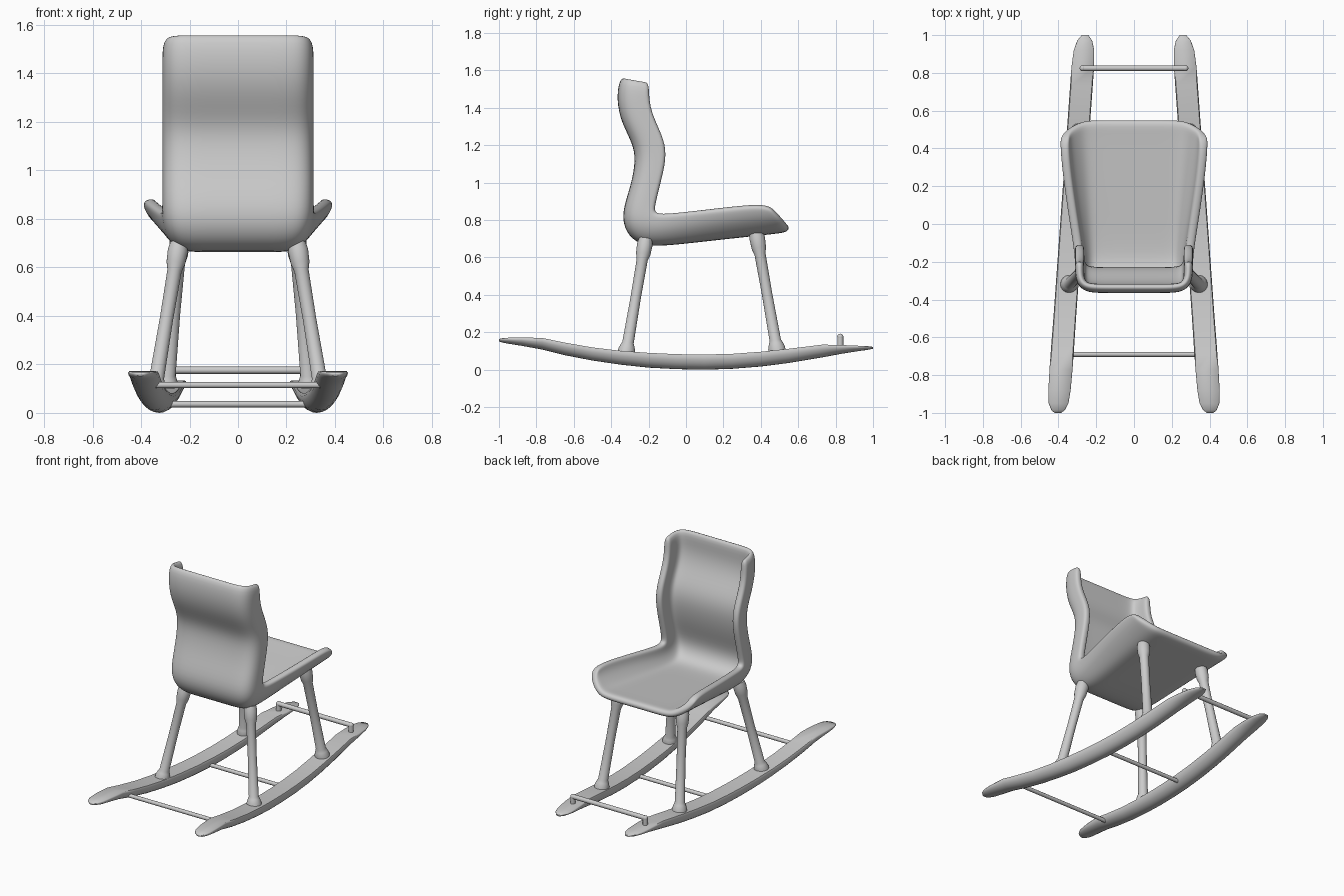
import bpy, bmesh, math
from mathutils import Vector

if "Cube" in bpy.data.objects:
    bpy.data.objects.remove(bpy.data.objects["Cube"])


def add_object(name, bm):
    me = bpy.data.meshes.new(name)
    bm.to_mesh(me)
    bm.free()
    ob = bpy.data.objects.new(name, me)
    bpy.context.collection.objects.link(ob)
    for p in me.polygons:
        p.use_smooth = True
    return ob


def smooth_by_angle(ob, deg):
    bpy.ops.object.select_all(action='DESELECT')
    ob.select_set(True)
    bpy.context.view_layer.objects.active = ob
    bpy.ops.object.shade_smooth_by_angle(angle=math.radians(deg))


def loft(name, rings, deg=50):
    """Closed rings of points joined into a capped solid."""
    bm = bmesh.new()
    vs = [[bm.verts.new(p) for p in r] for r in rings]
    n = len(rings[0])
    for a, b in zip(vs, vs[1:]):
        for j in range(n):
            k = (j + 1) % n
            bm.faces.new((a[j], a[k], b[k], b[j]))
    bm.faces.new(vs[0])
    bm.faces.new(vs[-1])
    bmesh.ops.recalc_face_normals(bm, faces=bm.faces)
    ob = add_object(name, bm)
    smooth_by_angle(ob, deg)
    return ob


def turned(name, a, b, profile, n=20):
    """Round bar from a to b; profile = (fraction along, radius)."""
    a, b = Vector(a), Vector(b)
    d = b - a
    q = d.to_track_quat('Z', 'Y')
    rings = []
    for t, r in profile:
        rings.append([a + d * t + q @ Vector((r * math.cos(2 * math.pi * i / n),
                                              r * math.sin(2 * math.pi * i / n), 0))
                      for i in range(n)])
    return loft(name, rings)


def rod(name, a, b, r):
    return turned(name, a, b, [(0, r), (1, r)], 12)


# Seat shell: stations of spine y,z / rim y,z / floor half width / rim half width
stations = [
    (-.357, 1.565, -.195, 1.538, .31, .312),
    (-.372, 1.44, -.198, 1.43, .31, .312),
    (-.345, 1.32, -.165, 1.33, .31, .312),
    (-.285, 1.21, -.115, 1.23, .31, .312),
    (-.268, 1.12, -.103, 1.13, .31, .312),
    (-.295, .98, -.135, 1.00, .31, .312),
    (-.345, .84, -.165, .88, .31, .312),
    (-.325, .735, -.168, .847, .305, .314),
    (-.25, .665, -.145, .832, .285, .318),
    (-.13, .660, -.07, .835, .285, .33),
    (.05, .680, .08, .850, .295, .355),
    (.25, .702, .25, .868, .31, .38),
    (.40, .718, .37, .878, .32, .392),
    (.49, .728, .43, .872, .325, .394),
    (.555, .738, .46, .855, .32, .390),
]
# U-shaped section: width fraction, blend to rim width, depth fraction
half = [(.35, 0, 0), (.65, 0, .0), (.84, 0, .05), (.96, .15, .24),
        (1, .6, .52), (1, .9, .8), (1, 1, 1)]
section = [(-w, b, d) for w, b, d in reversed(half)] + [(0, 0, 0)] + half
bm = bmesh.new()
grid = []
for sy, sz, ry, rz, w0, w1 in stations:
    row = []
    for w, b, d in section:
        x = w * (w0 + (w1 - w0) * b)
        row.append(bm.verts.new((x, sy + (ry - sy) * d, sz + (rz - sz) * d)))
    grid.append(row)
for a, b in zip(grid, grid[1:]):
    for j in range(len(a) - 1):
        bm.faces.new((a[j], a[j + 1], b[j + 1], b[j]))
shell = add_object("seat_shell", bm)
m = shell.modifiers.new("thickness", 'SOLIDIFY')
m.thickness, m.offset = .048, 1
m = shell.modifiers.new("smooth", 'SUBSURF')
m.levels = m.render_levels = 2


# Rockers: flat-topped, round-bottomed runners that toe in towards +y
def runner_x(y):
    return .331 - .072 * y


runner = [  # y, top z, bottom z, half width
    (-1.0, .164, .152, .018), (-.985, .168, .146, .036), (-.95, .171, .139, .052),
    (-.88, .172, .128, .059), (-.77, .170, .108, .061), (-.65, .145, .078, .061),
    (-.5, .119, .049, .060), (-.35, .101, .027, .060), (-.2, .090, .011, .060),
    (-.05, .083, .003, .060), (.1, .081, .0, .060), (.25, .085, .005, .060),
    (.4, .096, .017, .060), (.55, .112, .036, .060), (.73, .134, .066, .060),
    (.83, .132, .085, .060), (.92, .128, .099, .054), (.97, .126, .106, .040),
    (1.0, .122, .112, .018),
]
for side, s in (("left", -1), ("right", 1)):
    rings = []
    for y, zt, zb, w in runner:
        cx = s * runner_x(y)
        h = zt - zb
        ring = [(cx + w * math.cos(math.pi * i / 12), y,
                 zt - h * .15 - h * .85 * math.sin(math.pi * i / 12)) for i in range(13)]
        ring += [(cx - w * .92, y, zt), (cx + w * .92, y, zt)]
        rings.append(ring)
    loft(side + "_rocker", rings, 60)

    # Legs with swollen sockets at both ends
    leg = [(0, .046), (.05, .046), (.085, .038), (.11, .031), (.5, .028), (.82, .030),
           (.87, .039), (.95, .042), (1, .036)]
    turned(side + "_back_leg", (s * .347, -.322, .075), (s * .243, -.215, .70), leg)
    turned(side + "_front_leg", (s * .294, .49, .085), (s * .238, .375, .735), leg)

    # Footrest post and rounded elbow
    rod(side + "_footrest_post", (s * .272, .825, .11), (s * .272, .825, .176), .016)
    bm = bmesh.new()
    bmesh.ops.create_uvsphere(bm, u_segments=12, v_segments=8, radius=.0165)
    add_object(side + "_footrest_elbow", bm).location = (s * .272, .825, .176)

# Cross rods
rod("back_cross_rod", (-.37, -.69, .115), (.37, -.69, .115), .013)
rod("middle_cross_rod", (-.31, .1, .036), (.31, .1, .036), .013)
rod("footrest_bar", (-.272, .825, .176), (.272, .825, .176), .015)
